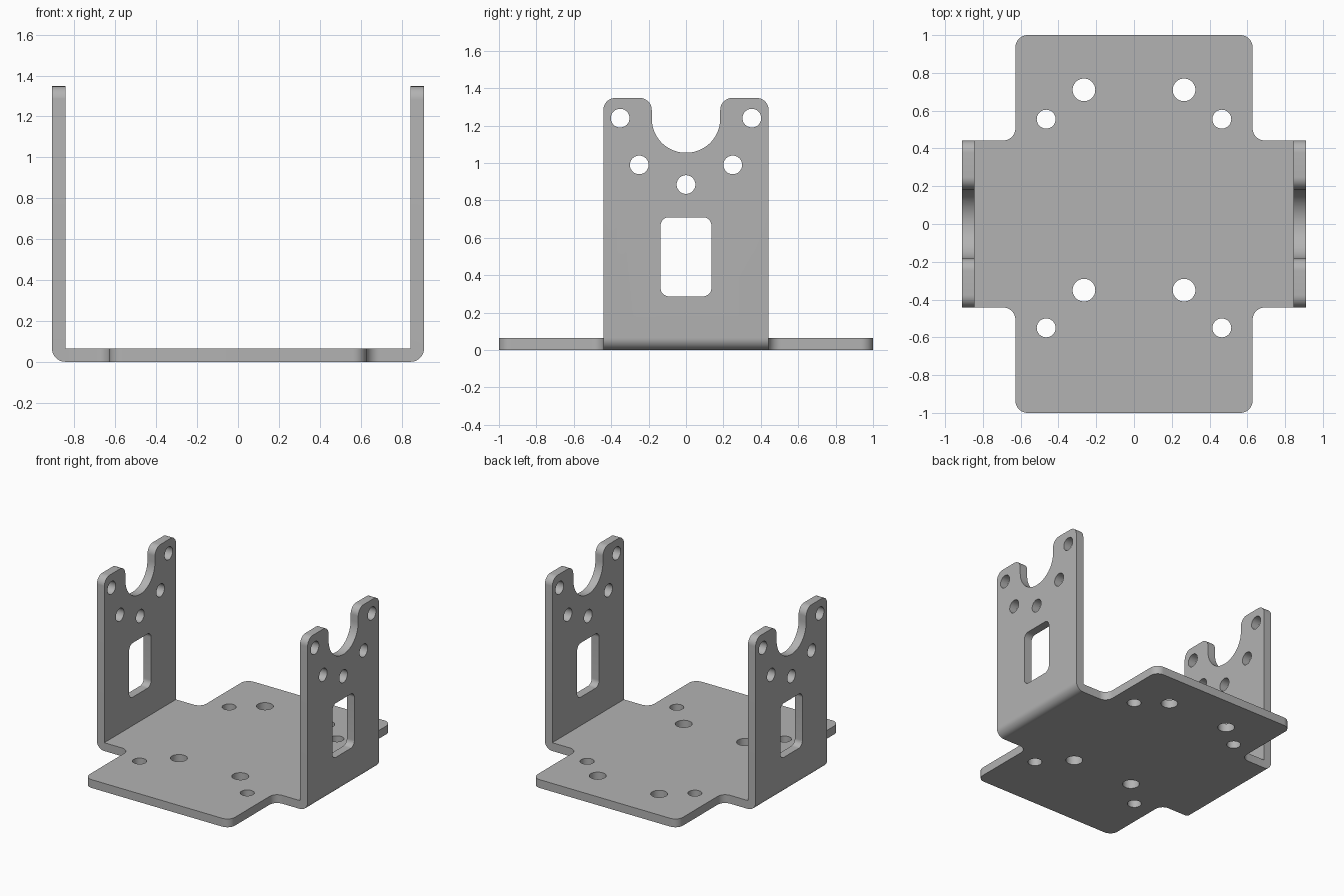
import bpy
import bmesh
import math
from mathutils import Matrix, Vector

cube = bpy.data.objects.get("Cube")
if cube:
    bpy.data.objects.remove(cube, do_unlink=True)

T = 0.065            # sheet thickness
W, H = 0.91, 1.348   # half width over the walls, wall height
D = 0.442            # half depth of the walls
N = 0.628            # half width of the base flanges
R = 0.065            # corner radius

steel = bpy.data.materials.new("grey_steel")
steel.use_nodes = True
grey = (0.45, 0.45, 0.45, 1)
steel.diffuse_color = grey
steel.node_tree.nodes["Principled BSDF"].inputs["Base Color"].default_value = grey


def rounded(corners, steps=12):
    """Turn (x, y, radius) corners into a closed outline with filleted corners."""
    points = []
    for i, (x, y, r) in enumerate(corners):
        p = Vector((x, y))
        a = (Vector(corners[i - 1][:2]) - p).normalized()
        b = (Vector(corners[(i + 1) % len(corners)][:2]) - p).normalized()
        if r == 0:
            points.append(p)
            continue
        # Every corner is a right angle, so the arc centre is offset along both edges
        centre = p + (a + b) * r
        for k in range(steps + 1):
            t = k / steps * math.pi / 2
            points.append(centre - (b * math.cos(t) + a * math.sin(t)) * r)
    return points


def mirrored(half):
    """Complete an outline given its right half, listed from bottom to top."""
    return half + [(-x, y, r) for x, y, r in reversed(half)]


def circle(x, y, r, n=40):
    return [Vector((x + r * math.cos(2 * math.pi * k / n),
                    y + r * math.sin(2 * math.pi * k / n))) for k in range(n)]


def prism(name, loops, depth, matrix):
    """Fill an outline with holes and extrude it both ways."""
    curve = bpy.data.curves.new(name + "_outline", 'CURVE')
    curve.dimensions = '2D'
    curve.fill_mode = 'BOTH'
    curve.extrude = depth
    for loop in loops:
        spline = curve.splines.new('POLY')
        spline.points.add(len(loop) - 1)
        for point, co in zip(spline.points, loop):
            point.co = (co.x, co.y, 0, 1)
        spline.use_cyclic_u = True
    source = bpy.data.objects.new(name + "_outline", curve)
    bpy.context.collection.objects.link(source)
    bpy.context.view_layer.update()
    mesh = bpy.data.meshes.new_from_object(source)
    bpy.data.objects.remove(source, do_unlink=True)
    bm = bmesh.new()
    bm.from_mesh(mesh)
    bm.transform(matrix)
    bmesh.ops.remove_doubles(bm, verts=bm.verts, dist=1e-5)
    bmesh.ops.recalc_face_normals(bm, faces=bm.faces)
    bm.to_mesh(mesh)
    bm.free()
    mesh.materials.clear()
    mesh.materials.append(steel)
    obj = bpy.data.objects.new(name, mesh)
    bpy.context.collection.objects.link(obj)
    return obj


# Bent sheet: U section with rounded outer bends
section = rounded(mirrored([(W, 0, R), (W, H + 0.1, 0), (W - T, H + 0.1, 0), (W - T, T, 0)]))
bracket = prism("bracket", [section], 1.2, Matrix.Rotation(math.pi / 2, 4, 'X'))

# Plan shape: cross with rounded corners and mounting holes
plan = [rounded(mirrored([(N, -1, R), (N, -D, R), (W + 0.1, -D, 0),
                          (W + 0.1, D, 0), (N, D, R), (N, 1, R)]))]
for s in (-1, 1):
    plan += [circle(s * 0.265, 0.71, 0.06), circle(s * 0.265, -0.35, 0.06),
             circle(s * 0.465, 0.555, 0.05), circle(s * 0.465, -0.55, 0.05)]
plan_cutter = prism("plan_cutter", plan, 2, Matrix.Identity(4))

# Side shape: wall with a round saddle, bolt holes and a window
S, low = 0.183, 1.055
side = [rounded(mirrored([(1.1, -0.1, 0), (1.1, 0.2, 0), (D, 0.2, 0), (D, H, R),
                          (S, H, R), (S, low, S - 0.002)]))]
side.append(rounded(mirrored([(0.136, 0.287, 0.045), (0.136, 0.71, 0.045)])))
side.append(circle(0, 0.885, 0.05))
for s in (-1, 1):
    side += [circle(s * 0.352, 1.24, 0.05), circle(s * 0.25, 0.99, 0.05)]
to_side = Matrix(((0, 0, 1, 0), (1, 0, 0, 0), (0, 1, 0, 0), (0, 0, 0, 1)))
side_cutter = prism("side_cutter", side, 1.2, to_side)

# Keep only what all three shapes share
bpy.ops.object.select_all(action='DESELECT')
bpy.context.view_layer.objects.active = bracket
bracket.select_set(True)
for cutter in (plan_cutter, side_cutter):
    mod = bracket.modifiers.new(cutter.name, 'BOOLEAN')
    mod.operation = 'INTERSECT'
    mod.solver = 'EXACT'
    mod.object = cutter
    bpy.ops.object.modifier_apply(modifier=mod.name)
    bpy.data.objects.remove(cutter, do_unlink=True)

# Tidy flat faces, then smooth the bends and fillets
bm = bmesh.new()
bm.from_mesh(bracket.data)
bmesh.ops.remove_doubles(bm, verts=bm.verts, dist=1e-4)
bmesh.ops.dissolve_limit(bm, angle_limit=0.01, verts=bm.verts, edges=bm.edges)
bm.to_mesh(bracket.data)
bm.free()
bpy.ops.object.shade_smooth_by_angle(angle=math.radians(30))
